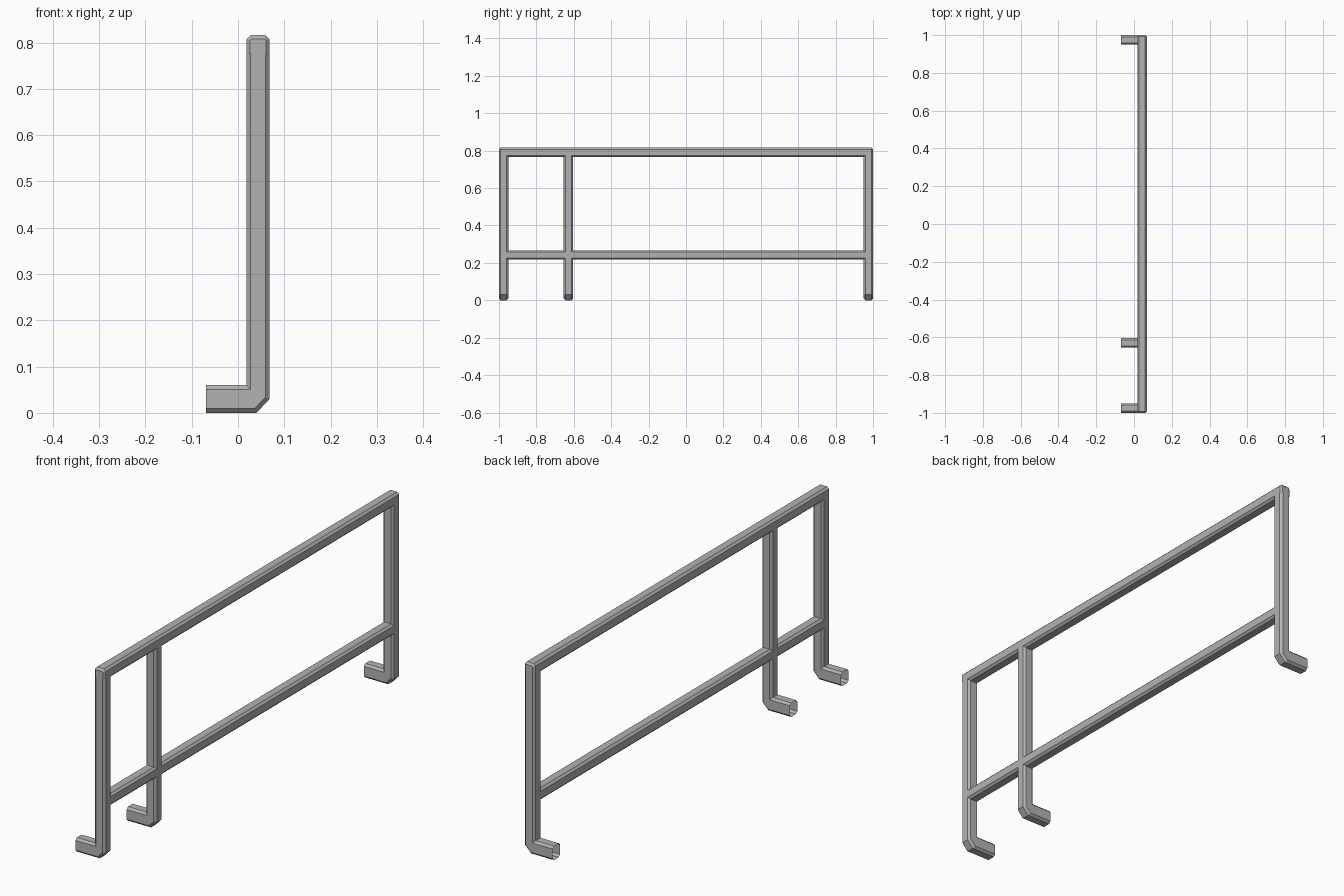
import bpy
import bmesh

cube = bpy.data.objects.get("Cube")
if cube:
    bpy.data.objects.remove(cube)

steel = bpy.data.materials.new("grey_steel")
steel.use_nodes = True
GREY = (0.45, 0.45, 0.45, 1)
steel.diffuse_color = GREY
steel.node_tree.nodes["Principled BSDF"].inputs["Base Color"].default_value = GREY

X0, X1 = 0.018, 0.068    # tube depth range
W, C = 0.05, 0.009       # tube width and corner chamfer
TOP = 0.816
FOOT_END = -0.069


def loft(name, rings, cap_start=True, cap_end=True):
    """Skin a row of equal-sized rings into a tube."""
    bm = bmesh.new()
    loops = [[bm.verts.new(p) for p in ring] for ring in rings]
    for a, b in zip(loops, loops[1:]):
        for i in range(len(a)):
            j = (i + 1) % len(a)
            bm.faces.new((a[i], a[j], b[j], b[i]))
    if cap_start:
        bm.faces.new(loops[0][::-1])
    if cap_end:
        bm.faces.new(loops[-1])
    bmesh.ops.recalc_face_normals(bm, faces=bm.faces)
    mesh = bpy.data.meshes.new(name)
    bm.to_mesh(mesh)
    bm.free()
    mesh.materials.append(steel)
    obj = bpy.data.objects.new(name, mesh)
    bpy.context.collection.objects.link(obj)
    return obj


def octagon(a0, a1, b0, b1, c):
    """Rectangle with its four corners cut off."""
    return [(a0 + c, b0), (a1 - c, b0), (a1, b0 + c), (a1, b1 - c),
            (a1 - c, b1), (a0 + c, b1), (a0, b1 - c), (a0, b0 + c)]


def post(name, y, top):
    """Upright with a bent foot, open at the foot end."""
    inner = [(FOOT_END, 0.06), (X0, 0.06), (X0, 0.06), (X0, top)]
    inner_side = [(FOOT_END, 0.06 - C), (X0 + C, 0.06 - C),
                  (X0 + C, 0.06 - C), (X0 + C, top)]
    outer_side = [(FOOT_END, C), (0.036, C), (X1 - C, 0.034), (X1 - C, top)]
    outer = [(FOOT_END, 0), (0.04, 0), (X1, 0.03), (X1, top)]
    h = W / 2
    n = h - C
    rings = []
    for i, si, so, o in zip(inner, inner_side, outer_side, outer):
        section = [(i, -n), (si, -h), (so, -h), (o, -n),
                   (o, n), (so, h), (si, h), (i, n)]
        rings.append([(p[0], y + d, p[1]) for p, d in section])
    obj = loft(name, rings, cap_start=False)
    # Weld the doubled inner corner of the bend
    bm = bmesh.new()
    bm.from_mesh(obj.data)
    bmesh.ops.remove_doubles(bm, verts=bm.verts, dist=0.0001)
    bm.to_mesh(obj.data)
    bm.free()


def rail(name, z, reach, bevel):
    """Horizontal tube along y with slightly bevelled ends."""
    full = octagon(X0, X1, z, z + W, C)
    small = octagon(X0 + bevel, X1 - bevel, z + bevel, z + W - bevel, C * 0.3)
    stations = [(-reach, small), (bevel - reach, full),
                (reach - bevel, full), (reach, small)]
    loft(name, [[(x, y, h) for x, h in sec] for y, sec in stations])


# Uprights with feet
post("front_post", -1 + W / 2, TOP - C)
post("middle_post", -0.629, TOP - W / 2)
post("back_post", 1 - W / 2, TOP - C)

# Rails
rail("top_rail", TOP - W, 1.0, 0.008)
rail("middle_rail", 0.217, 0.975, 0.004)
